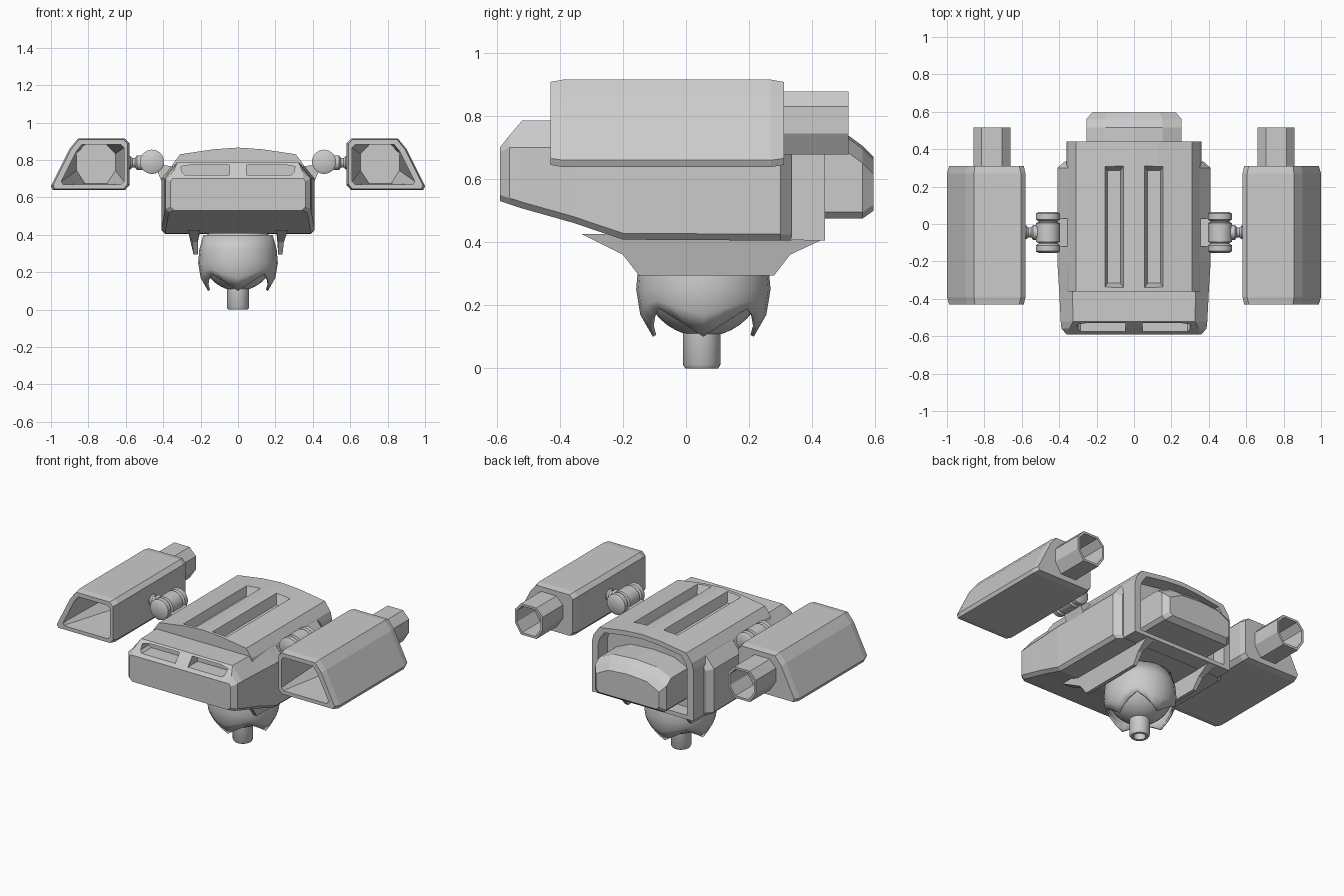
import bpy, bmesh
from math import cos, sin, pi

if "Cube" in bpy.data.objects:
    bpy.data.objects.remove(bpy.data.objects["Cube"])


def make(name, bm, mirror=False, smooth=False):
    bmesh.ops.recalc_face_normals(bm, faces=bm.faces)
    me = bpy.data.meshes.new(name)
    bm.to_mesh(me)
    bm.free()
    ob = bpy.data.objects.new(name, me)
    bpy.context.collection.objects.link(ob)
    bpy.context.view_layer.objects.active = ob
    if mirror:
        ob.modifiers.new("mirror", "MIRROR")
    if smooth:
        bpy.ops.object.select_all(action='DESELECT')
        ob.select_set(True)
        bpy.ops.object.shade_smooth_by_angle(angle=0.6)
    return ob


def loft(name, rings, caps=True, **kw):
    """Skin a list of closed rings of equal point count."""
    bm = bmesh.new()
    vs = [[bm.verts.new(p) for p in r] for r in rings]
    n = len(rings[0])
    for a, b in zip(vs, vs[1:]):
        for i in range(n):
            j = (i + 1) % n
            bm.faces.new((a[i], a[j], b[j], b[i]))
    if caps:
        bm.faces.new(vs[0])
        bm.faces.new(vs[-1])
    return make(name, bm, **kw)


def at_y(pts, y):
    return [(x, y, z) for x, z in pts]


def sym(half):
    """Complete a right-hand (x, z) half profile, listed bottom to top."""
    return half + [(-x, z) for x, z in reversed(half) if x > 0]


def scaled(pts, cx, cz, s):
    return [(cx + (x - cx) * s, cz + (z - cz) * s) for x, z in pts]


def lathe(name, profile, centre, axis, seg=24, caps=True, **kw):
    cx, cy, cz = centre
    rings = []
    for r, h in profile:
        ring = []
        for i in range(seg):
            u, v = r * cos(2 * pi * i / seg), r * sin(2 * pi * i / seg)
            d = {'X': (h, u, v), 'Y': (u, h, v), 'Z': (u, v, h)}[axis]
            ring.append((cx + d[0], cy + d[1], cz + d[2]))
        rings.append(ring)
    return loft(name, rings, caps, **kw)


def cut(target, cutter):
    cutter.hide_render = True
    m = target.modifiers.new("cut", "BOOLEAN")
    m.operation = 'DIFFERENCE'
    m.solver = 'EXACT'
    m.object = cutter
    bpy.context.view_layer.objects.active = target
    bpy.ops.object.modifier_apply(modifier=m.name)
    bpy.data.objects.remove(cutter)


# Hull: y, half width, bottom z, side top z, top z, top half width
stations = [(-.59, .36, .53, .685, .70, .35), (-.56, .388, .52, .70, .738, .345),
            (-.52, .392, .507, .70, .785, .325), (-.36, .40, .462, .70, .785, .33),
            (-.20, .41, .408, .70, .785, .34), (.30, .41, .405, .70, .785, .34),
            (.335, .37, .405, .69, .76, .34)]
hull = loft("hull", [at_y(sym([(w - .02, zb), (w, zb + .02), (w, zs), (tw, zt)]), y)
                     for y, w, zb, zs, zt, tw in stations])

# Front window recesses
for s in (-1, 1):
    win = [(s * x, z) for x, z in [(.045, .72), (.285, .72), (.30, .735), (.305, .765),
                                   (.25, .774), (.045, .774)]]
    cut(hull, loft("window_cutter", [at_y(win, -.65), at_y(win, -.475)]))


# Upper shell with a recessed rear bay
def arch(zb):
    return sym([(.36, zb), (.36, .735), (.35, .775), (.31, .83), (.13, .857), (0, .866)])


bay = scaled(arch(.405), 0, .62, .88)
shell = loft("upper_shell", [at_y(arch(.50), -.36), at_y(arch(.41), .10), at_y(arch(.405), .44),
                             at_y(bay, .44), at_y(bay, .345)])

# Long slots in the roof
for s in (-1, 1):
    def slot(w, e, z):
        return [(s * .107 - w, -.34 + e, z), (s * .107 + w, -.34 + e, z),
                (s * .107 + w, .31 - e, z), (s * .107 - w, .31 - e, z)]
    cut(shell, loft("slot_cutter", [slot(.034, .025, .80), slot(.05, 0, .862), slot(.05, 0, .95)]))


# Rear engine block
def block(w, zb, zt):
    return sym([(w - .02, zb), (w, zb + .02), (w, zt - .055), (w * .6, zt - .01), (0, zt)])


loft("engine_block", [at_y(block(.255, .475, .738), .33), at_y(block(.255, .475, .738), .515),
                      at_y(block(.255, .475, .705), .56), at_y(block(.225, .50, .67), .595)])

# Side pods: hollow intake, body and octagonal exhaust in one skin
pod = [(.58, .89), (.605, .915), (.855, .915), (.90, .86), (1.0, .66), (.99, .638),
       (.605, .638), (.58, .665)]
octo = [(.66, .83), (.705, .877), (.815, .877), (.858, .83), (.858, .745), (.815, .678),
        (.705, .678), (.66, .745)]
mouth = [(.61, .865), (.627, .882), (.835, .882), (.865, .845), (.945, .685), (.935, .668),
         (.627, .668), (.61, .685)]
end = scaled(pod, .77, .775, .95)
hole = scaled(octo, .759, .778, .86)
loft("side_pod", [at_y(scaled(octo, .759, .778, 1.05), -.05), at_y(mouth, -.40), at_y(mouth, -.43),
                  at_y(end, -.43), at_y(pod, -.39), at_y(pod, .27), at_y(end, .31),
                  at_y(octo, .31), at_y(octo, .515), at_y(hole, .515), at_y(hole, .33)],
     mirror=True)

# Hinges between hull and pods
lathe("hinge_drum", [(.05, -.11), (.065, -.10), (.065, -.07), (.05, -.06), (.05, -.055),
                     (.065, -.05), (.065, .05), (.05, .055), (.05, .06), (.065, .07),
                     (.065, .10), (.05, .11)], (.46, -.045, .79), 'Y', mirror=True, smooth=True)
lathe("hinge_arm", [(.04, .05), (.04, .08), (.026, .09), (.026, .105), (.036, .115), (.036, .15)],
      (.46, -.045, .785), 'X', seg=16, mirror=True, smooth=True)
bracket = [(.35, .70), (.41, .69), (.435, .745), (.41, .775), (.35, .765)]
loft("hinge_bracket", [at_y(bracket, -.12), at_y(bracket, .03)], mirror=True)

# Turret side plates under the hull
plate = [(-.33, .425), (-.20, .36), (-.15, .295), (.28, .295), (.33, .36), (.43, .407), (.30, .43)]
loft("turret_plate", [[(.215 + (0 if z < .4 else -.01), y, z) for y, z in plate],
                      [(.238 + max(0, z - .34) * .35, y, z) for y, z in plate]], mirror=True)

# Turret ball
bm = bmesh.new()
bmesh.ops.create_uvsphere(bm, u_segments=32, v_segments=20, radius=.195)
bmesh.ops.translate(bm, verts=bm.verts, vec=(0, .055, .295))
make("turret_ball", bm, smooth=True)

# Clawed cup around the ball
rings = []
for r, z, tip_r, tip_z in [(.185, .40, .185, .40), (.207, .32, .207, .32), (.213, .25, .213, .25),
                           (.208, .215, .20, .17), (.20, .19, .16, .10)]:
    ring = []
    for i in range(24):
        t = max(0, 1 - abs((i + 3) % 6 - 3) / 3)
        rr, zz, a = r + (tip_r - r) * t, z + (tip_z - z) * t, pi * i / 12
        ring.append((rr * cos(a), .055 + rr * sin(a), zz))
    rings.append(ring)
cup = loft("turret_cup", rings, caps=False, smooth=True)
sol = cup.modifiers.new("thickness", "SOLIDIFY")
sol.thickness = .012

# Gun barrel with a hollow muzzle
lathe("gun_barrel", [(.06, .14), (.06, .012), (.052, 0), (.036, 0), (.036, .06)],
      (0, .05, 0), 'Z', smooth=True)
